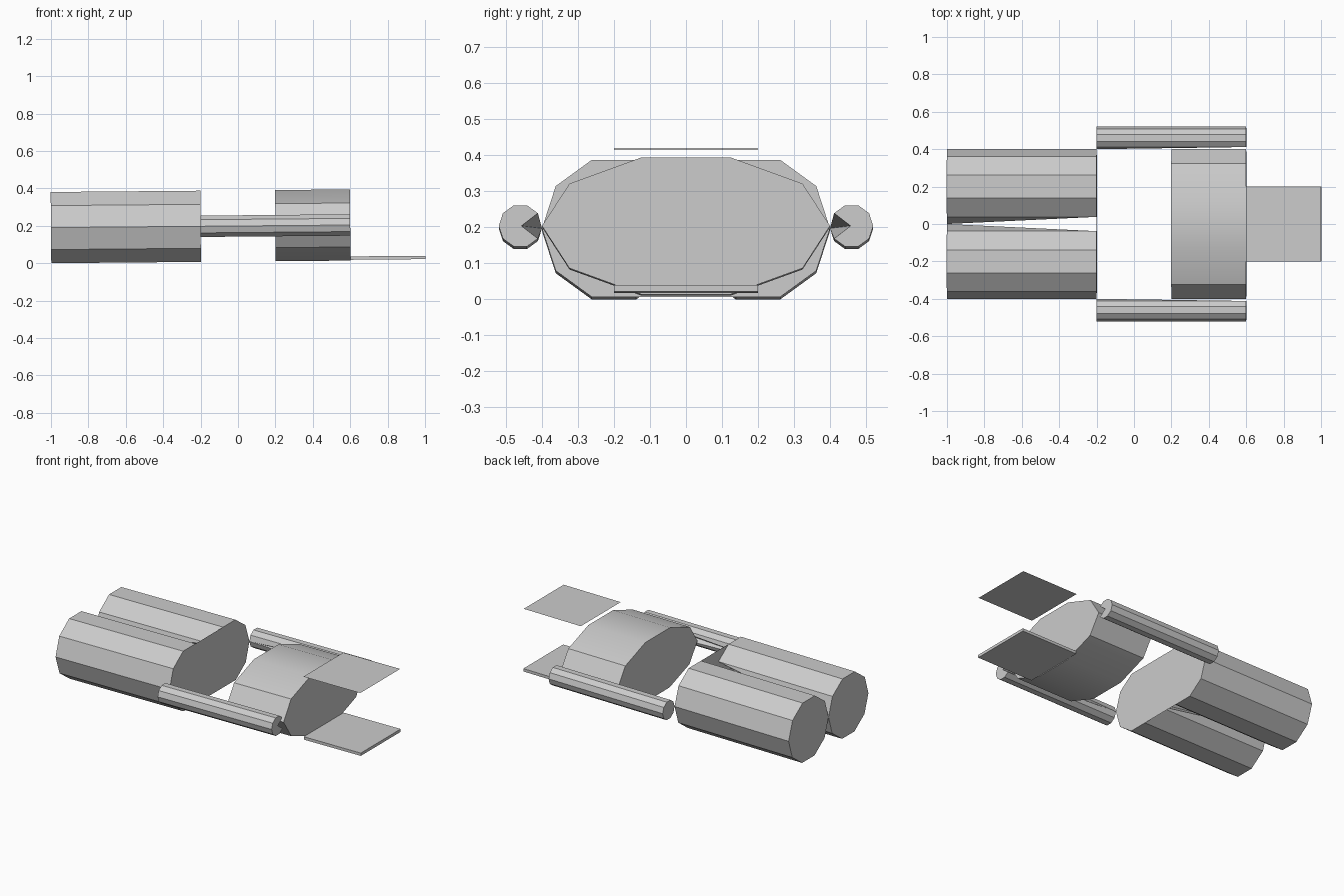
import bpy, bmesh, math
from mathutils import Vector

if "Cube" in bpy.data.objects:
    bpy.data.objects.remove(bpy.data.objects["Cube"])

MID = 0.199      # height of the main axis
TILT = 0.0087    # slight nose-up pitch of the whole craft

grey = bpy.data.materials.new("light grey")
grey.diffuse_color = (0.6, 0.6, 0.6, 1)
grey.use_nodes = True
grey.node_tree.nodes["Principled BSDF"].inputs["Base Color"].default_value = grey.diffuse_color


def pitch(x, y, z):
    """Pitch a point about the middle of the model; z is relative to the axis."""
    return Vector((x - TILT * z, y, MID + z + TILT * x))


def make(name, bm, fix_normals=True):
    if fix_normals:
        bmesh.ops.recalc_face_normals(bm, faces=bm.faces)
    me = bpy.data.meshes.new(name)
    bm.to_mesh(me)
    bm.free()
    me.materials.append(grey)
    ob = bpy.data.objects.new(name, me)
    bpy.context.collection.objects.link(ob)
    bpy.ops.object.select_all(action='DESELECT')
    ob.select_set(True)
    bpy.context.view_layer.objects.active = ob
    bpy.ops.object.shade_smooth_by_angle(angle=math.radians(30))
    return ob


def ring(cy, ry, rz, side=1):
    """Ten-sided section, starting at the outer point; index 5 points inward."""
    return [(cy + side * ry * math.cos(i * math.pi / 5),
             rz * math.sin(i * math.pi / 5)) for i in range(10)]


def loft(bm, x0, x1, back, front, front_cap=True):
    a = [bm.verts.new(pitch(x0, *p)) for p in back]
    b = [bm.verts.new(pitch(x1, *p)) for p in front]
    n = len(a)
    for i in range(n):
        j = (i + 1) % n
        # split the twisted inner quads so the outer silhouette stays straight
        if i == 4:
            bm.faces.new((a[i], a[j], b[i]))
            bm.faces.new((a[j], b[j], b[i]))
        elif i == 5:
            bm.faces.new((a[i], a[j], b[j]))
            bm.faces.new((a[i], b[j], b[i]))
        else:
            bm.faces.new((a[i], a[j], b[j], b[i]))
    bm.faces.new(a)
    if front_cap:
        bm.faces.new(b)
    return b


# paired rear drums closed by one shared front plate
bm = bmesh.new()
fronts = []
for s in (1, -1):
    back = ring(0.2 * s, 0.2, 0.2, s)
    front = list(back)
    front[5] = (0.2 * s, 0)
    fronts.append(loft(bm, -1, -0.2, back, front, False))
r, l = fronts
bm.faces.new([r[i] for i in (7, 8, 9, 0, 1, 2, 3)][0:6]
             + [l[i] for i in (2, 1, 0, 9, 8)])
make("rear_drums", bm)

# side tubes with a notch on the inner front edge
for s, name in ((1, "left_tube"), (-1, "right_tube")):
    bm = bmesh.new()
    back = ring(0.46 * s, 0.06, 0.06, s)
    front = list(back)
    front[5] = (0.457 * s, 0)
    loft(bm, -0.2, 0.6, back, front)
    make(name, bm)

# wide oval body
bm = bmesh.new()
oval = ring(0, 0.4, 0.2)
loft(bm, 0.2, 0.6, oval, oval)
bmesh.ops.dissolve_limit(bm, angle_limit=0.001, verts=bm.verts, edges=bm.edges)
make("oval_body", bm)

# thin upper plate, a single sheet
bm = bmesh.new()
bm.faces.new([bm.verts.new(pitch(x, y, 0.212))
              for x, y in ((0.6, -0.2), (1, -0.2), (1, 0.2), (0.6, 0.2))])
make("upper_plate", bm, False)

# lower plate with thickness
bm = bmesh.new()
bmesh.ops.create_cube(bm, size=1)
for v in bm.verts:
    v.co = pitch(0.8 + 0.4 * v.co.x, 0.4 * v.co.y, -0.177 + 0.018 * v.co.z)
make("lower_plate", bm)
